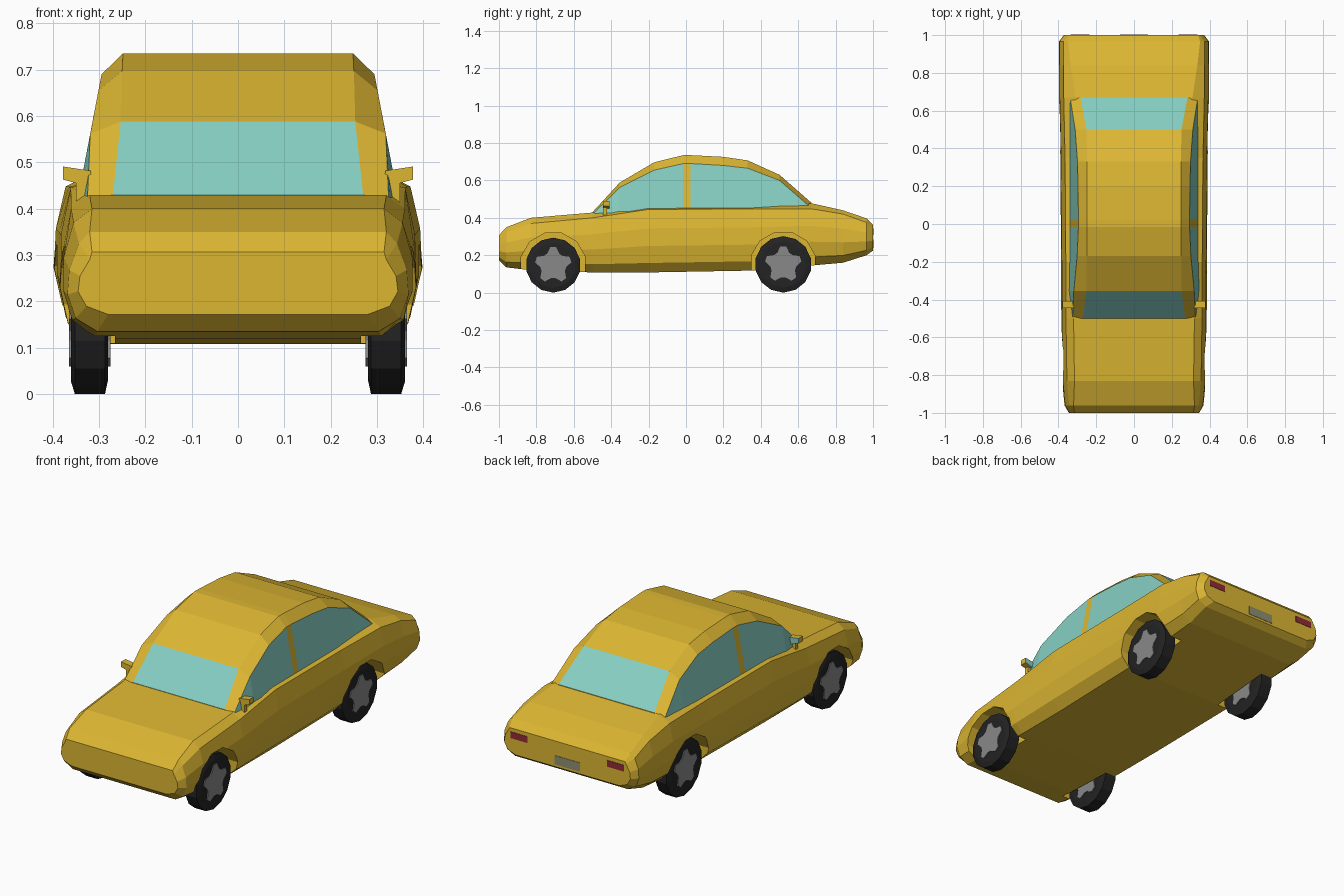
import bpy, bmesh, math

if "Cube" in bpy.data.objects:
    bpy.data.objects.remove(bpy.data.objects["Cube"])


def material(name, rgb):
    m = bpy.data.materials.new(name)
    m.diffuse_color = (*rgb, 1)
    m.use_nodes = True
    m.node_tree.nodes["Principled BSDF"].inputs["Base Color"].default_value = m.diffuse_color
    return m


GOLD = material("gold paint", (0.72, 0.47, 0.032))
GLASS = material("teal glass", (0.24, 0.62, 0.54))
RUBBER = material("black rubber", (0.017, 0.017, 0.017))
RIM = material("grey rim", (0.25, 0.25, 0.25))
RED = material("red lamp", (0.28, 0.025, 0.035))
PLATE = material("olive grey plate", (0.27, 0.28, 0.17))


def finish(bm, name, *mats):
    bmesh.ops.recalc_face_normals(bm, faces=bm.faces)
    me = bpy.data.meshes.new(name)
    bm.to_mesh(me)
    bm.free()
    ob = bpy.data.objects.new(name, me)
    bpy.context.collection.objects.link(ob)
    for m in mats:
        me.materials.append(m)
    return ob


def loft(name, rings, mats, rule=None):
    """Skin closed rings of equal length and cap the ends."""
    bm = bmesh.new()
    vs = [[bm.verts.new(p) for p in r] for r in rings]
    n = len(vs[0])
    for s in range(len(vs) - 1):
        for i in range(n):
            j = (i + 1) % n
            f = bm.faces.new((vs[s][i], vs[s][j], vs[s + 1][j], vs[s + 1][i]))
            if rule:
                f.material_index = rule(s, i)
    bm.faces.new(vs[0])
    bm.faces.new(vs[-1])
    return finish(bm, name, *mats)


def mirrored(y, half):
    """Full cross-section at y from its right half, bottom to top."""
    return [(x, y, z) for x, z in half] + [(-x, y, z) for x, z in reversed(half)]


def box(name, x0, x1, y0, y1, z0, z1, mat):
    return loft(name, [[(x0, y, z0), (x1, y, z0), (x1, y, z1), (x0, y, z1)] for y in (y0, y1)], [mat])


def ring_x(x, r, y, z, n, turn=0.0):
    return [(x, y + r * math.cos(math.tau * k / n + turn),
             z + r * math.sin(math.tau * k / n + turn)) for k in range(n)]


# Lower body: y, half width, bottom z, shoulder z, deck half width, deck z
stations = [
    (-1.00, 0.345, 0.172, 0.290, 0.315, 0.307),
    (-0.96, 0.368, 0.135, 0.325, 0.320, 0.350),
    (-0.83, 0.380, 0.120, 0.370, 0.315, 0.400),
    (-0.50, 0.385, 0.108, 0.400, 0.320, 0.428),
    (-0.20, 0.386, 0.108, 0.445, 0.335, 0.452),
    (0.35, 0.390, 0.118, 0.448, 0.335, 0.454),
    (0.67, 0.397, 0.145, 0.448, 0.310, 0.478),
    (0.84, 0.397, 0.160, 0.420, 0.335, 0.440),
    (0.965, 0.398, 0.200, 0.375, 0.350, 0.397),
    (1.00, 0.372, 0.225, 0.350, 0.340, 0.362),
]
rings = []
for y, w, zb, zs, xt, zt in stations:
    h = zs - zb
    rings.append(mirrored(y, [(w - 0.065, zb), (w - 0.018, zb + 0.15 * h), (w, zb + 0.42 * h),
                              (w - 0.004, zb + 0.7 * h), (w - 0.025, zs), (xt, zt)]))
body = loft("body", rings, [GOLD])

# Wheel arches cut from the body
AXLES = {"front": (-0.71, 0.147), "rear": (0.52, 0.151)}
for end, (y, r) in AXLES.items():
    for side, s in (("right", 1), ("left", -1)):
        cut = loft("arch_cutter", [ring_x(s * x, 0.177, y, r, 12, math.pi / 12)
                                   for x in (0.265, 0.5)], [GOLD])
        cut.hide_render = True
        mod = body.modifiers.new("arch", 'BOOLEAN')
        mod.operation = 'DIFFERENCE'
        mod.solver = 'EXACT'
        mod.object = cut
        bpy.context.view_layer.objects.active = body
        bpy.ops.object.modifier_apply(modifier=mod.name)
        bpy.data.objects.remove(cut)

# Cabin: y, window top z, roof edge half width, roof z
cabin = [
    (-0.50, 0.418, 0.270, 0.430), (-0.355, 0.562, 0.253, 0.588), (-0.17, 0.655, 0.250, 0.697),
    (-0.015, 0.690, 0.248, 0.735), (0.025, 0.690, 0.248, 0.735), (0.20, 0.680, 0.248, 0.726),
    (0.33, 0.665, 0.248, 0.707), (0.50, 0.600, 0.252, 0.630), (0.67, 0.452, 0.283, 0.481),
]
rings = []
for i, (y, ze, xr, zr) in enumerate(cabin):
    base = 0.405 if i == 0 else 0.435
    rings.append(mirrored(y, [(0.33 if i == 0 else 0.343, base),
                              (min(0.34 - (ze - 0.45) * 0.19, 0.338) if i else 0.325, ze), (xr, zr)]))


def cabin_colour(s, i):
    if i in (0, 4):                       # side windows, split by a pillar
        return 0 if s == 3 else 1
    return 1 if i == 2 and s in (0, 7) else 0   # windscreen and rear window


loft("cabin", rings, [GOLD, GLASS], cabin_colour)

# Wheels with star-shaped rims
for end, (y, r) in AXLES.items():
    for side, s in (("right", 1), ("left", -1)):
        loft(f"{end}_{side}_tyre", [ring_x(s * x, q, y, r, 14, -math.pi / 2) for x, q in
                                    ((0.280, r * 0.78), (0.287, r), (0.352, r), (0.360, r * 0.82))], [RUBBER])
        for face, x in (("outer", 0.360), ("inner", 0.275)):
            star = []
            for xx in (x, x + 0.005):
                pts = []
                for k in range(20):
                    q = 0.098 if k % 4 < 2 else 0.070
                    a = math.tau * (k + 1.5) / 20 - math.pi / 2 + math.tau * 0 / 20
                    pts.append((s * xx, y + q * math.cos(a), r + q * math.sin(a)))
                star.append(pts)
            loft(f"{end}_{side}_{face}_rim", star, [RIM])

# Door mirrors: stalk and head with a glass back
for side, s in (("right", 1), ("left", -1)):
    head = [(0.315, 0.446), (0.378, 0.463), (0.378, 0.491), (0.318, 0.482)]
    loft(f"{side}_mirror_head", [[(s * x, y, z) for x, z in head] for y in (-0.445, -0.412)], [GOLD])
    loft(f"{side}_mirror_glass", [[(s * x, y, z) for x, z in head] for y in (-0.412, -0.408)], [GLASS])
    stalk = [(0.315, 0.405), (0.350, 0.412), (0.350, 0.462), (0.330, 0.455)]
    loft(f"{side}_mirror_stalk", [[(s * x, y, z) for x, z in stalk] for y in (-0.445, -0.422)], [GOLD])

# Tail lamps and rear plate
box("right_tail_lamp", 0.235, 0.335, 0.996, 1.002, 0.308, 0.342, RED)
box("left_tail_lamp", -0.335, -0.235, 0.996, 1.002, 0.308, 0.342, RED)
box("rear_plate", -0.075, 0.075, 0.996, 1.002, 0.238, 0.285, PLATE)
